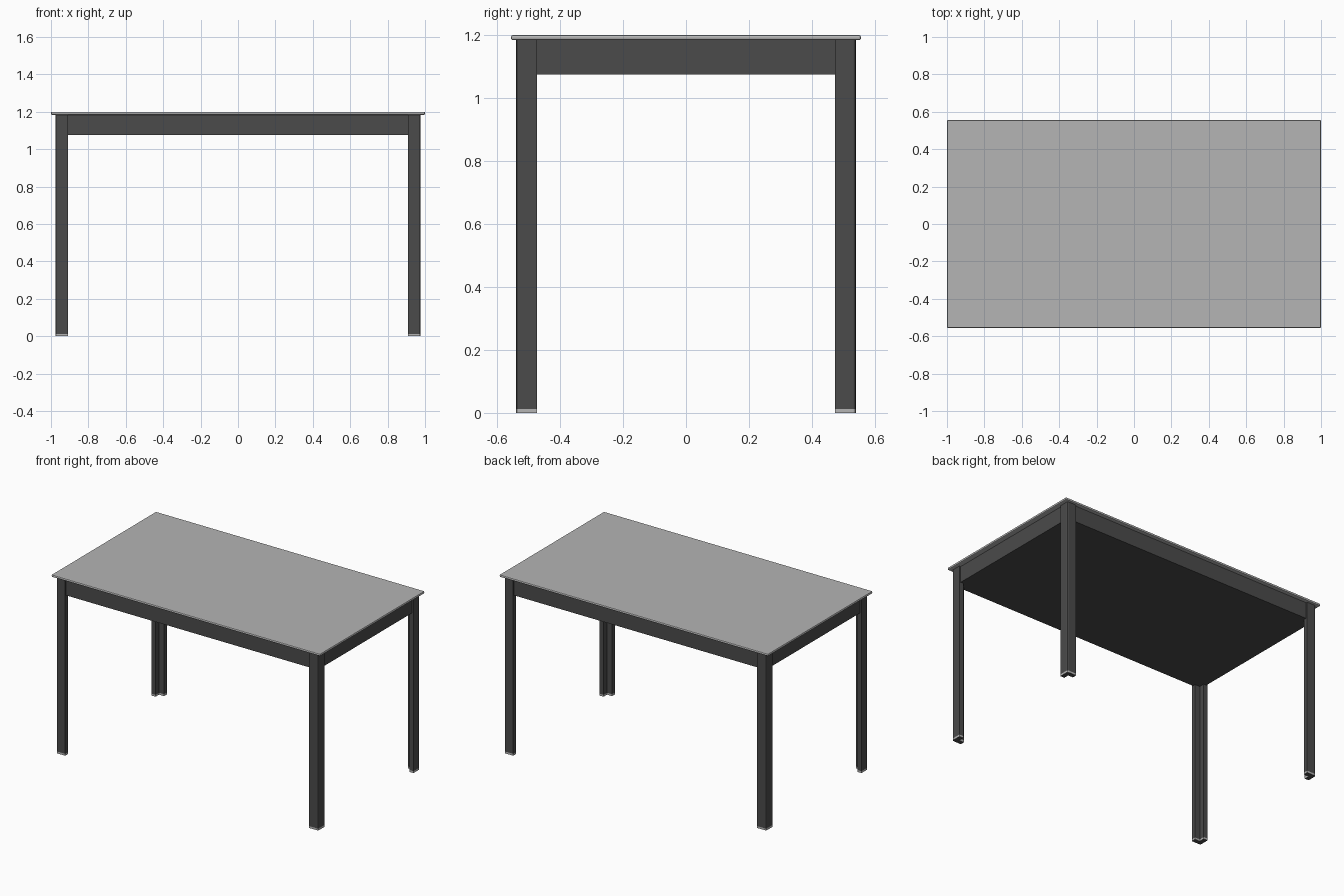
import bpy, bmesh
from mathutils import Vector

cube = bpy.data.objects.get("Cube")
if cube:
    bpy.data.objects.remove(cube, do_unlink=True)


def material(name, value):
    mat = bpy.data.materials.new(name)
    mat.use_nodes = True
    colour = (value, value, value, 1)
    mat.diffuse_color = colour
    mat.node_tree.nodes["Principled BSDF"].inputs["Base Color"].default_value = colour
    return mat


GREY = material("light grey", 0.46)
DARK = material("charcoal", 0.07)


def finish(name, bm, mats):
    bmesh.ops.recalc_face_normals(bm, faces=bm.faces)
    mesh = bpy.data.meshes.new(name)
    bm.to_mesh(mesh)
    bm.free()
    for mat in mats:
        mesh.materials.append(mat)
    obj = bpy.data.objects.new(name, mesh)
    bpy.context.collection.objects.link(obj)
    return obj


def block(name, half_x, half_y, z0, z1, mat):
    bm = bmesh.new()
    bmesh.ops.create_cube(bm, size=1)
    for v in bm.verts:
        v.co = Vector((v.co.x * 2 * half_x, v.co.y * 2 * half_y,
                       (z0 + z1) / 2 + v.co.z * (z1 - z0)))
    return finish(name, bm, [mat])


def angle_post(name, sx, sy, z0, z1, mats):
    """L-section post at one corner, with its outer corner rounded."""
    x, y, width, thick, r = 0.975, 0.54, 0.067, 0.03, 0.008
    outline = [(x - width, y), (x - r, y), (x - r * 0.3, y - r * 0.3), (x, y - r),
               (x, y - width), (x - thick, y - width),
               (x - thick, y - thick), (x - width, y - thick)]
    bm = bmesh.new()
    base = bm.faces.new([bm.verts.new((sx * px, sy * py, z0)) for px, py in outline])
    top = bmesh.ops.extrude_face_region(bm, geom=[base])["geom"]
    for v in top:
        if isinstance(v, bmesh.types.BMVert):
            v.co.z = z1
    bm.normal_update()
    # the sole of a two-colour post takes the second colour
    for f in bm.faces:
        if len(mats) > 1 and f.calc_center_median().z < z0 + 0.001:
            f.material_index = 1
    return finish(name, bm, mats)


# Tabletop with eased edges
top = block("tabletop", 1.0, 0.556, 1.184, 1.2, GREY)
bevel = top.modifiers.new("eased edge", "BEVEL")
bevel.width = 0.006
bevel.segments = 2

# Closed apron frame, set slightly behind the leg faces
block("apron", 0.965, 0.53, 1.075, 1.186, DARK)

# Legs and foot caps
for sx, side in ((1, "left"), (-1, "right")):
    for sy, end in ((-1, "front"), (1, "back")):
        angle_post(f"{end}_{side}_leg", sx, sy, 0.013, 1.186, [DARK])
        angle_post(f"{end}_{side}_foot_cap", sx, sy, 0, 0.013, [GREY, DARK])
